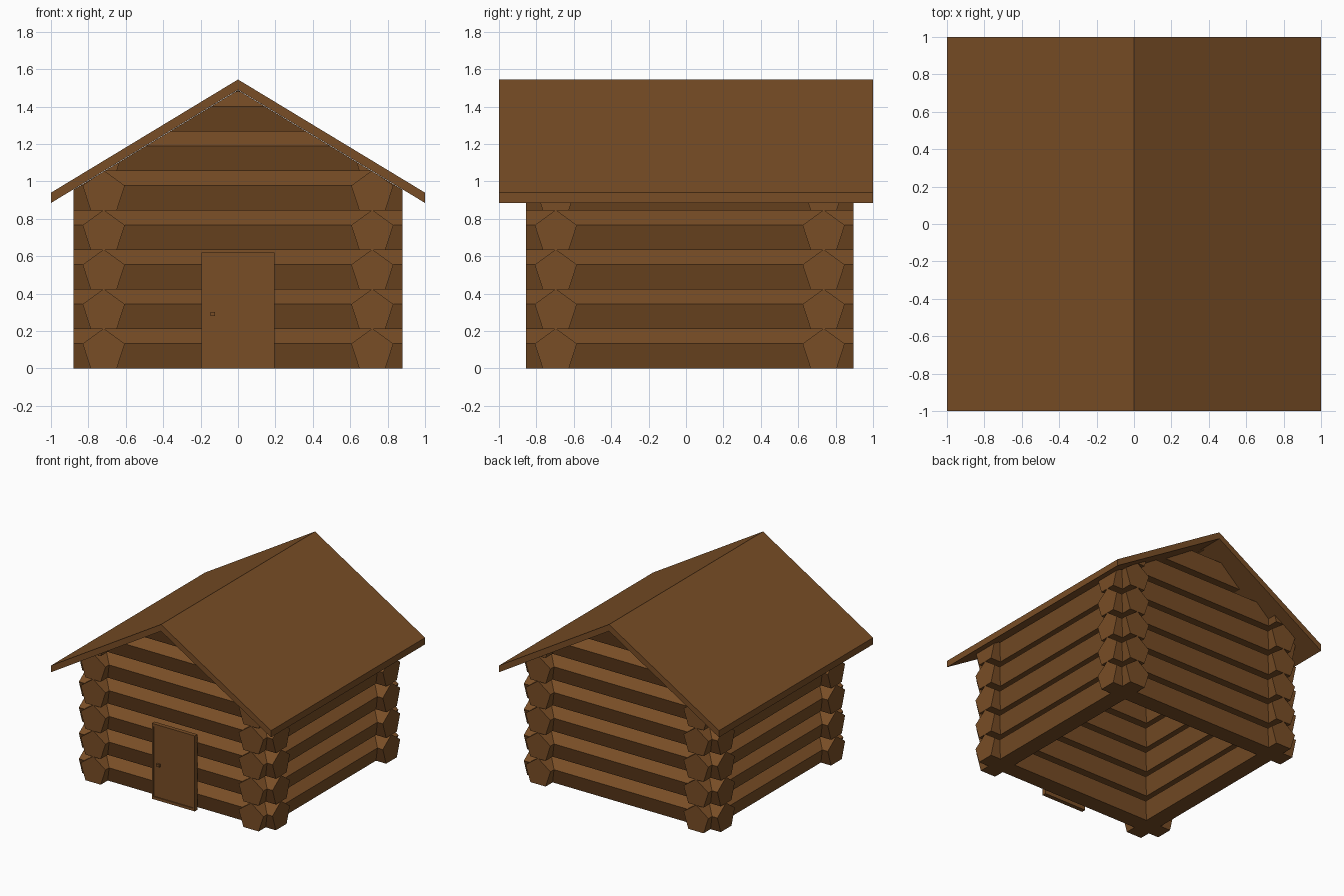
import bpy, bmesh, math
from mathutils import Vector

if "Cube" in bpy.data.objects:
    bpy.data.objects.remove(bpy.data.objects["Cube"])

wood = bpy.data.materials.new("brown wood")
wood.use_nodes = True
colour = (0.19, 0.075, 0.019, 1)
wood.diffuse_color = colour
wood.node_tree.nodes["Principled BSDF"].inputs["Base Color"].default_value = colour

SLOPE = 0.605      # roof fall per unit of x
UNDER = 1.49       # height of the roof underside at the ridge
PITCH = 0.2113     # height of one log course
RADIUS = 0.1185
MID_Y = 0.02       # centre of the walls


def finish(name, bm):
    bmesh.ops.recalc_face_normals(bm, faces=bm.faces)
    mesh = bpy.data.meshes.new(name)
    bm.to_mesh(mesh)
    bm.free()
    mesh.materials.append(wood)
    obj = bpy.data.objects.new(name, mesh)
    bpy.context.collection.objects.link(obj)
    return obj


def prism(bm, start, end):
    """Solid between two matching outlines."""
    a = [bm.verts.new(p) for p in start]
    b = [bm.verts.new(p) for p in end]
    bm.faces.new(a)
    bm.faces.new(b)
    for i in range(len(a)):
        j = (i + 1) % len(a)
        bm.faces.new((a[i], a[j], b[j], b[i]))


def box(bm, x0, x1, y0, y1, z0, z1):
    outline = [(x0, z0), (x1, z0), (x1, z1), (x0, z1)]
    prism(bm, [(x, y0, z) for x, z in outline], [(x, y1, z) for x, z in outline])


def log(name, along_x, offset, course, low, high):
    """Five-sided log with a flat underside, trimmed to the roof slopes."""
    bm = bmesh.new()
    centre = RADIUS * math.cos(math.pi / 5) + course * PITCH
    ring = [(offset + RADIUS * math.sin(k * math.tau / 5),
             centre + RADIUS * math.cos(k * math.tau / 5)) for k in range(5)]
    ends = [[(e, s, z) if along_x else (s, e, z) for s, z in ring] for e in (low, high)]
    prism(bm, *ends)
    for side in (-1, 1):
        cut = bmesh.ops.bisect_plane(
            bm, geom=bm.verts[:] + bm.edges[:] + bm.faces[:], dist=1e-5,
            plane_co=Vector((0, 0, UNDER - 0.002)),
            plane_no=Vector((side * SLOPE, 0, 1)).normalized(), clear_outer=True)
        edges = [g for g in cut["geom_cut"] if isinstance(g, bmesh.types.BMEdge)]
        if edges:
            bmesh.ops.holes_fill(bm, edges=edges)
    finish(name, bm)


# Log walls: the front and back ones carry on up into the gables
for course in range(8):
    for name, y in (("front", -0.716), ("back", 0.716)):
        log(f"{name}_log_{course + 1}", True, y + MID_Y, course, -0.88, 0.88)
for course in range(6):
    for name, x in (("right", -0.718), ("left", 0.718)):
        log(f"{name}_log_{course + 1}", False, x, course, MID_Y - 0.876, MID_Y + 0.876)

# Gabled roof
bm = bmesh.new()
top, thick = 1.545, 0.055
profile = [(-1, top - SLOPE), (0, top), (1, top - SLOPE),
           (1, top - SLOPE - thick), (0, UNDER), (-1, top - SLOPE - thick)]
prism(bm, [(x, -1, z) for x, z in profile], [(x, 1, z) for x, z in profile])
finish("roof", bm)

# Door: frame bars, recessed panel and a small knob
bm = bmesh.new()
for side in (-1, 1):
    box(bm, *sorted((side * 0.18, side * 0.195)), -0.84, -0.805, 0, 0.62)
box(bm, -0.18, 0.18, -0.84, -0.805, 0.597, 0.62)
box(bm, -0.18, 0.18, -0.84, -0.805, 0, 0.022)
finish("door_frame", bm)

bm = bmesh.new()
box(bm, -0.18, 0.18, -0.832, -0.805, 0.022, 0.597)
finish("door_panel", bm)

bm = bmesh.new()
box(bm, -0.148, -0.122, -0.85, -0.832, 0.28, 0.302)
finish("door_knob", bm)
